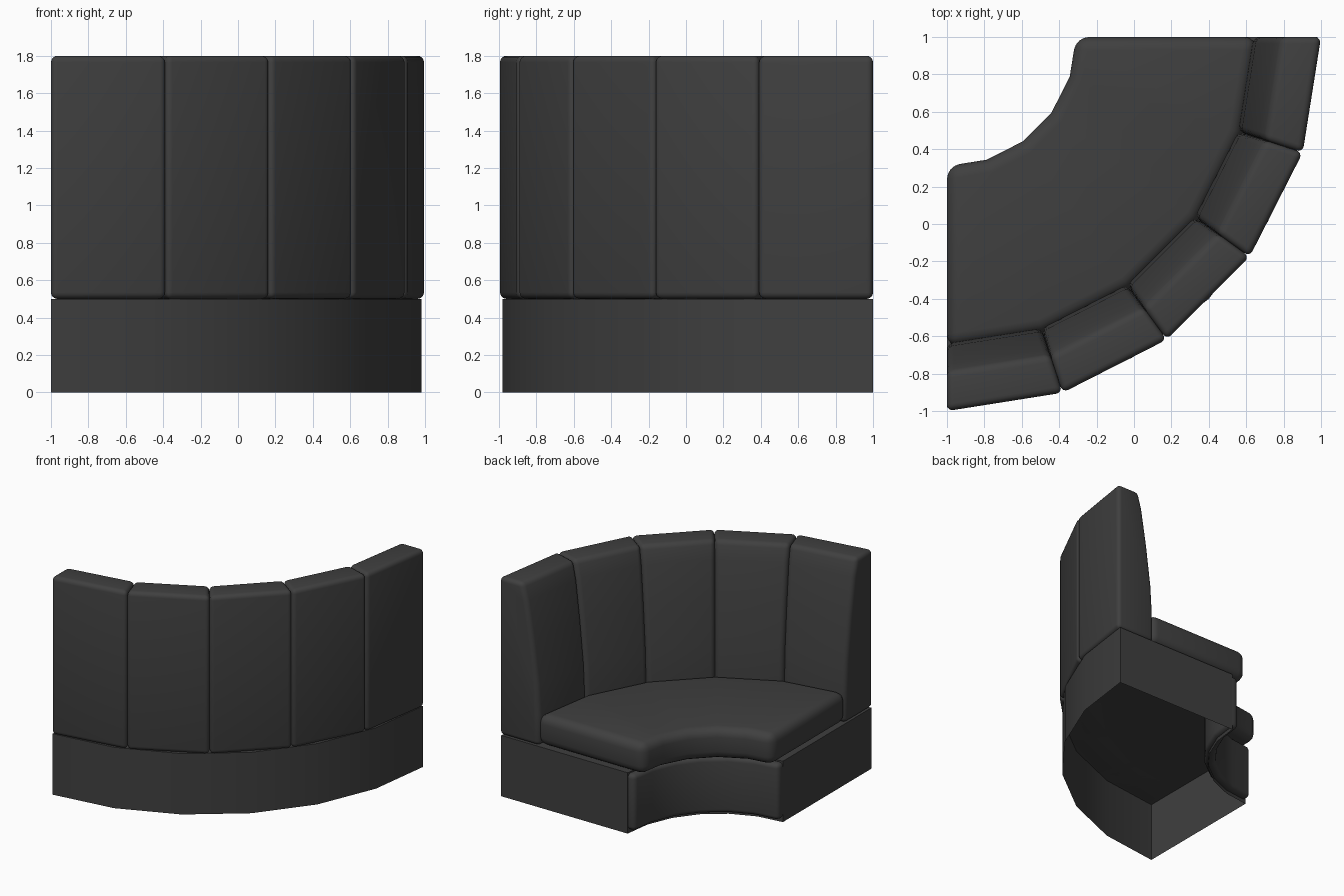
import bpy, bmesh, math

if "Cube" in bpy.data.objects:
    bpy.data.objects.remove(bpy.data.objects["Cube"], do_unlink=True)

# Dark upholstery
COLOUR = (0.05, 0.05, 0.05, 1)
mat = bpy.data.materials.new("charcoal")
mat.use_nodes = True
mat.diffuse_color = COLOUR
bsdf = mat.node_tree.nodes["Principled BSDF"]
bsdf.inputs["Base Color"].default_value = COLOUR


def sector(name, profile, start, end, steps, bevel=0, open_bottom=False):
    """Sweep a closed (radius, z) profile about the corner where the arcs centre."""
    bm = bmesh.new()
    rings = []
    for i in range(steps + 1):
        a = math.radians(start + (end - start) * i / steps)
        rings.append([bm.verts.new((r * math.sin(a) - 1, 1 - r * math.cos(a), z))
                      for r, z in profile])
    n = len(profile)
    for a, b in zip(rings, rings[1:]):
        for j in range(n):
            k = (j + 1) % n
            bm.faces.new((a[j], a[k], b[k], b[j]))
    bm.faces.new(rings[0])
    bm.faces.new(rings[-1])
    bmesh.ops.recalc_face_normals(bm, faces=bm.faces)
    if open_bottom:
        low = [f for f in bm.faces if all(v.co.z < 0.001 for v in f.verts)]
        bmesh.ops.delete(bm, geom=low, context='FACES')
    mesh = bpy.data.meshes.new(name)
    bm.to_mesh(mesh)
    bm.free()
    mesh.materials.append(mat)
    obj = bpy.data.objects.new(name, mesh)
    bpy.context.collection.objects.link(obj)
    bpy.ops.object.select_all(action='DESELECT')
    obj.select_set(True)
    bpy.context.view_layer.objects.active = obj
    if bevel:
        mod = obj.modifiers.new("rounding", 'BEVEL')
        mod.width = bevel
        mod.segments = 4
        mod.limit_method = 'ANGLE'
        mod.angle_limit = math.radians(35)
        bpy.ops.object.modifier_apply(modifier=mod.name)
    bpy.ops.object.shade_smooth_by_angle(angle=math.radians(35))
    return obj


def box(inner, outer, low, high):
    return [(inner, low), (outer, low), (outer, high), (inner, high)]


# Hollow plinth, open underneath
sector("base", box(0.83, 1.98, 0, 0.5), 0, 90, 6, open_bottom=True)

# Padded kick panel on the concave side
sector("kick_panel", box(0.77, 0.86, 0.03, 0.49), 0, 90, 6, bevel=0.035)

# Seat cushion
sector("seat", box(0.69, 1.66, 0.505, 0.76), 0, 90, 5, bevel=0.07)

# Backrest panels, thicker toward the seat
back = [(2.0, 0.5), (2.0, 1.8), (1.79, 1.8), (1.75, 1.66),
        (1.70, 1.35), (1.655, 1.0), (1.64, 0.75), (1.64, 0.5)]
PANELS = 5
for i in range(PANELS):
    step = 90 / PANELS
    sector(f"backrest_panel_{i + 1}", back, i * step, (i + 1) * step, 1, bevel=0.035)
